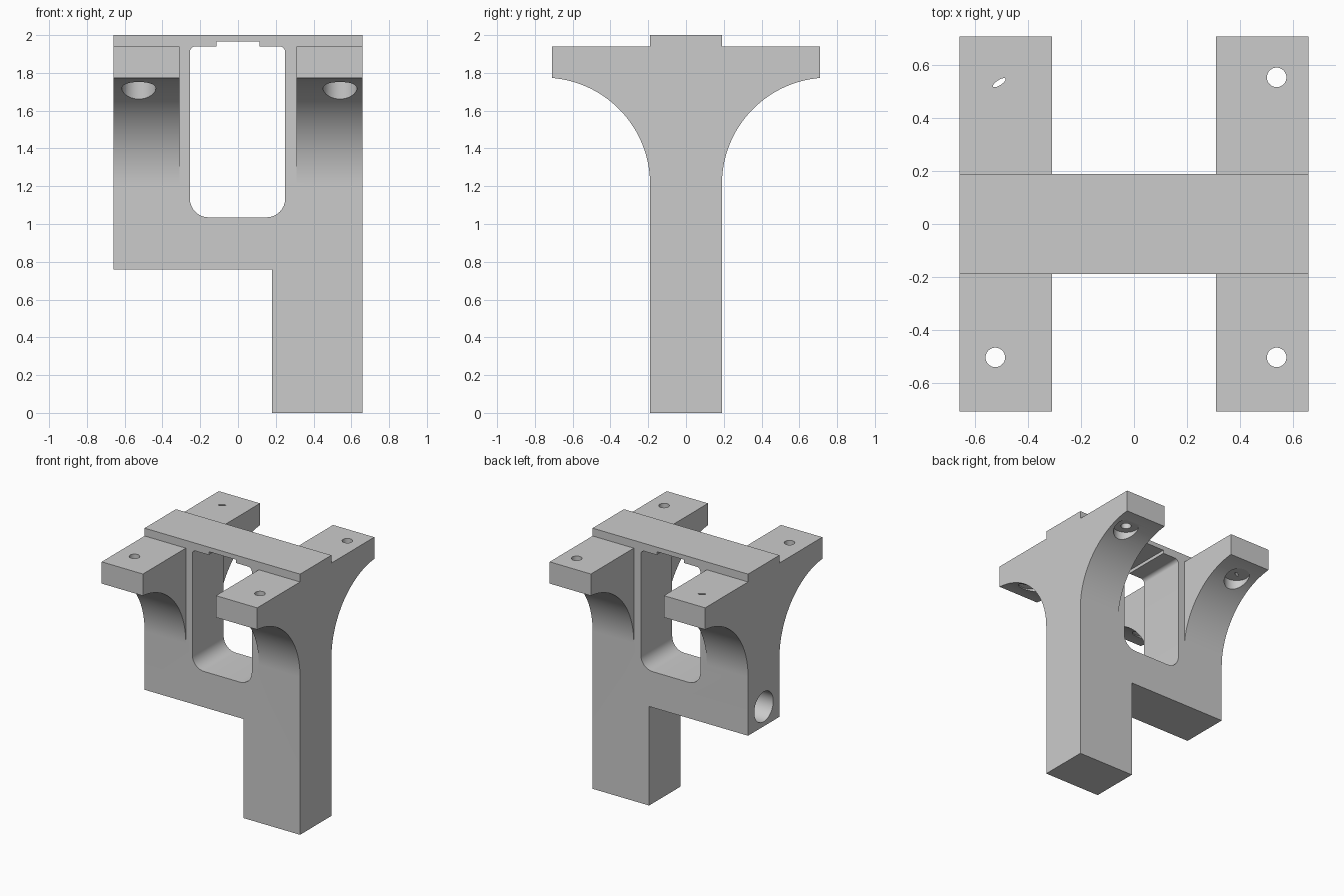
import bpy, bmesh
from math import sin, cos, pi, asin, radians
from mathutils import Matrix, Vector

if "Cube" in bpy.data.objects:
    bpy.data.objects.remove(bpy.data.objects["Cube"])


def prism(name, points, axis, a, b):
    """Extrude a 2D profile along x or y between a and b."""
    place = (lambda p, t: (t, p[0], p[1])) if axis == 'x' else (lambda p, t: (p[0], t, p[1]))
    bm = bmesh.new()
    face = bm.faces.new([bm.verts.new(place(p, a)) for p in points])
    ext = bmesh.ops.extrude_face_region(bm, geom=[face])
    moved = [v for v in ext['geom'] if isinstance(v, bmesh.types.BMVert)]
    bmesh.ops.translate(bm, verts=moved, vec=Vector(place((0, 0), b - a)))
    bmesh.ops.recalc_face_normals(bm, faces=bm.faces)
    return finish(name, bm)


def rod(name, radius, depth, centre, rotation=Matrix()):
    bm = bmesh.new()
    bmesh.ops.create_cone(bm, cap_ends=True, segments=40, radius1=radius, radius2=radius,
                          depth=depth, matrix=Matrix.Translation(centre) @ rotation)
    return finish(name, bm)


def finish(name, bm):
    mesh = bpy.data.meshes.new(name)
    bm.to_mesh(mesh)
    bm.free()
    ob = bpy.data.objects.new(name, mesh)
    bpy.context.collection.objects.link(ob)
    return ob


def arc(cx, cz, r, start, end, n=8):
    return [(cx + r * cos(start + (end - start) * i / n),
             cz + r * sin(start + (end - start) * i / n)) for i in range(n + 1)]


def combine(target, tool, operation):
    mod = target.modifiers.new("cut", 'BOOLEAN')
    mod.operation, mod.solver, mod.object = operation, 'EXACT', tool
    bpy.context.view_layer.objects.active = target
    bpy.ops.object.modifier_apply(modifier=mod.name)
    bpy.data.objects.remove(tool)


# Upright body with one long leg
body = prism("bracket_body", [(0.18, 0), (0.66, 0), (0.66, 2), (-0.66, 2),
                              (-0.66, 0.76), (0.18, 0.76)], 'y', -0.19, 0.19)

# Four curved arms
R, cy, cz = 0.565, 0.755, 1.21
tip = pi / 2 + asin((cy - 0.71) / R)
arm_profile = [(0.1, 1.21), (0.1, 1.94), (0.71, 1.94)] + arc(cy, cz, R, tip, pi, 32)
for side in (-1, 1):
    for end in (-1, 1):
        arm = prism("arm", [(y * end, z) for y, z in arm_profile], 'x',
                    *sorted((side * 0.31, side * 0.66)))
        combine(body, arm, 'UNION')

# Window with rounded corners and a shallow top notch
b, t = 0.1, 0.03
window = (arc(-0.255 + b, 1.035 + b, b, pi, 1.5 * pi) + arc(0.25 - b, 1.035 + b, b, 1.5 * pi, 2 * pi)
          + arc(0.25 - t, 1.94 - t, t, 0, pi / 2)
          + [(0.115, 1.94), (0.115, 1.965), (-0.115, 1.965), (-0.115, 1.94)]
          + arc(-0.255 + t, 1.94 - t, t, pi / 2, pi))
combine(body, prism("window_cutter", window, 'y', -0.5, 0.5), 'DIFFERENCE')

# Screw holes with recesses under the arms; one hole only just breaks through
for x, y in ((-0.525, -0.505), (0.54, -0.505), (0.54, 0.555), (-0.51, 0.535)):
    combine(body, rod("recess_cutter", 0.09, 0.4, (x, y, 1.56)), 'DIFFERENCE')
    if x < 0 and y > 0:
        tilt = Matrix.Rotation(radians(33), 4, 'Z') @ Matrix.Diagonal((1, 0.35, 1, 1))
        hole = rod("hole_cutter", 0.028, 0.6, (x, y, 1.8), tilt)
    else:
        hole = rod("hole_cutter", 0.037, 0.6, (x, y, 1.8))
    combine(body, hole, 'DIFFERENCE')

# Blind bore in the short side
combine(body, rod("bore_cutter", 0.115, 1.0, (-0.66, 0, 0.91), Matrix.Rotation(pi / 2, 4, 'Y')), 'DIFFERENCE')

bpy.ops.object.select_all(action='DESELECT')
body.select_set(True)
bpy.context.view_layer.objects.active = body
bpy.ops.object.shade_smooth_by_angle(angle=radians(30))
